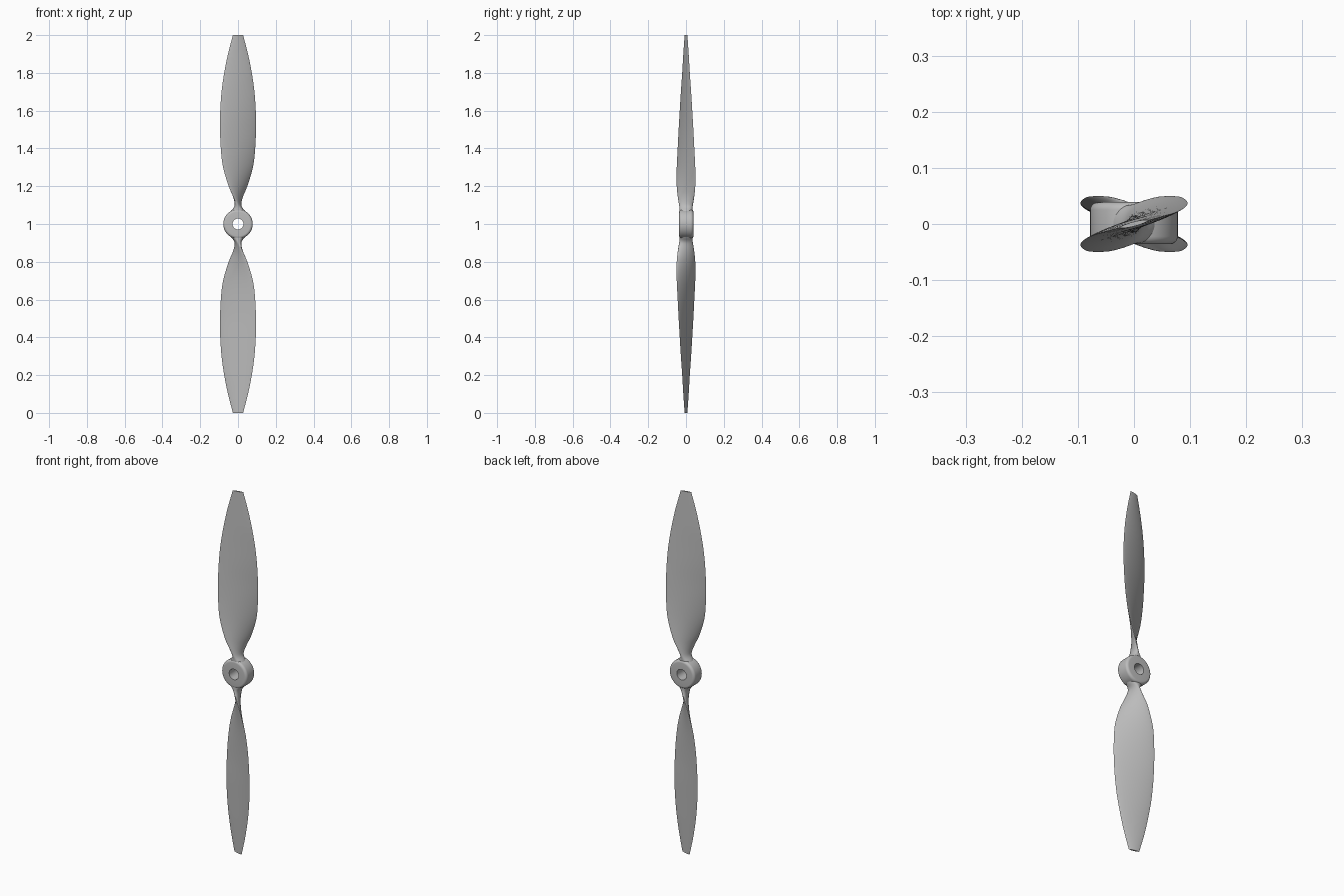
import bpy, bmesh, math
from mathutils import Matrix, Vector

cube = bpy.data.objects.get("Cube")
if cube:
    bpy.data.objects.remove(cube, do_unlink=True)

grey = bpy.data.materials.new("light grey")
grey.use_nodes = True
colour = (0.5, 0.5, 0.5, 1)
grey.diffuse_color = colour
grey.node_tree.nodes["Principled BSDF"].inputs["Base Color"].default_value = colour

CENTRE = Vector((0, 0, 1))


def skin(name, rings, closed_path=False, cap=False, turn=0.0):
    """Join a list of closed rings into a smooth-shaded surface."""
    bm = bmesh.new()
    loops = [[bm.verts.new(p) for p in ring] for ring in rings]
    pairs = list(zip(loops, loops[1:]))
    if closed_path:
        pairs.append((loops[-1], loops[0]))
    for a, b in pairs:
        for i in range(len(a)):
            j = (i + 1) % len(a)
            bm.faces.new((a[i], a[j], b[j], b[i]))
    if cap:
        bm.faces.new(loops[0])
        bm.faces.new(loops[-1])
    bmesh.ops.recalc_face_normals(bm, faces=bm.faces)
    bmesh.ops.rotate(bm, verts=bm.verts, cent=(0, 0, 0), matrix=Matrix.Rotation(turn, 3, "Y"))
    mesh = bpy.data.meshes.new(name)
    bm.to_mesh(mesh)
    bm.free()
    mesh.materials.append(grey)
    obj = bpy.data.objects.new(name, mesh)
    obj.location = CENTRE
    bpy.context.collection.objects.link(obj)
    bpy.ops.object.select_all(action="DESELECT")
    obj.select_set(True)
    bpy.context.view_layer.objects.active = obj
    bpy.ops.object.shade_smooth_by_angle(angle=math.radians(40))
    return obj


# Hub: a bored disc with rounded outer rims, turned about the y axis
BORE, RIM, FRONT, BACK, ROUND = 0.029, 0.078, -0.036, 0.039, 0.014
profile = [(BORE, BACK), (BORE, FRONT)]
for side, start in ((FRONT + ROUND, -90), (BACK - ROUND, 0)):
    for k in range(7):
        a = math.radians(start + 15 * k)
        profile.append((RIM - ROUND + ROUND * math.cos(a), side + ROUND * math.sin(a)))
STEPS = 64
hub_rings = [[(r * math.cos(a), y, r * math.sin(a)) for r, y in profile]
             for a in (math.tau * s / STEPS for s in range(STEPS))]
skin("hub", hub_rings, closed_path=True)

# Blade stations: radius, half width in x, half depth in y, half thickness, edge power
stations = [
    (0.04, 0, 0.032, 0.055, 0.6),
    (0.07, 0, 0.034, 0.036, 0.7),
    (0.09, 0.003, 0.035, 0.021, 0.8),
    (0.11, 0.01, 0.038, 0.015, 1),
    (0.15, 0.027, 0.044, 0.013, 1.2),
    (0.2, 0.049, 0.049, 0.013, 1.4),
    (0.3, 0.079, 0.049, 0.012, 1.6),
    (0.4, 0.091, 0.044, 0.011, 1.6),
    (0.5, 0.095, 0.039, 0.01, 1.6),
    (0.6, 0.094, 0.033, 0.01, 1.6),
    (0.7, 0.087, 0.027, 0.009, 1.6),
    (0.8, 0.073, 0.02, 0.008, 1.6),
    (0.9, 0.053, 0.014, 0.006, 1.6),
    (1, 0.027, 0.007, 0.004, 1.6),
]


def smooth_path(points, steps):
    """Catmull-Rom interpolation through the stations."""
    pts = [Vector(p) for p in points]
    ext = [2 * pts[0] - pts[1]] + pts + [2 * pts[-1] - pts[-2]]
    out = []
    for a, b, c, d in zip(ext, ext[1:], ext[2:], ext[3:]):
        for s in range(steps):
            t = s / steps
            out.append(b + 0.5 * t * (c - a + t * (2 * a - 5 * b + 4 * c - d
                       + t * (3 * (b - c) + d - a))))
    return out + [pts[-1]]


def section(station, count=40):
    """Twisted lens-shaped cross-section at one station."""
    radius, hx, hy, thick, power = station
    chord = math.hypot(hx, hy)
    ux, uy = hx / chord, hy / chord
    ring = []
    for k in range(count):
        a = math.tau * k / count
        u = chord * math.cos(a)
        v = thick * math.copysign(abs(math.sin(a)) ** power, math.sin(a))
        ring.append((u * ux - v * uy, u * uy + v * ux, radius))
    return ring


# Two blades, half a turn apart
blade_rings = [section(s) for s in smooth_path(stations, 4)]
for name, turn in (("upper_blade", 0), ("lower_blade", math.pi)):
    skin(name, blade_rings, cap=True, turn=turn)
